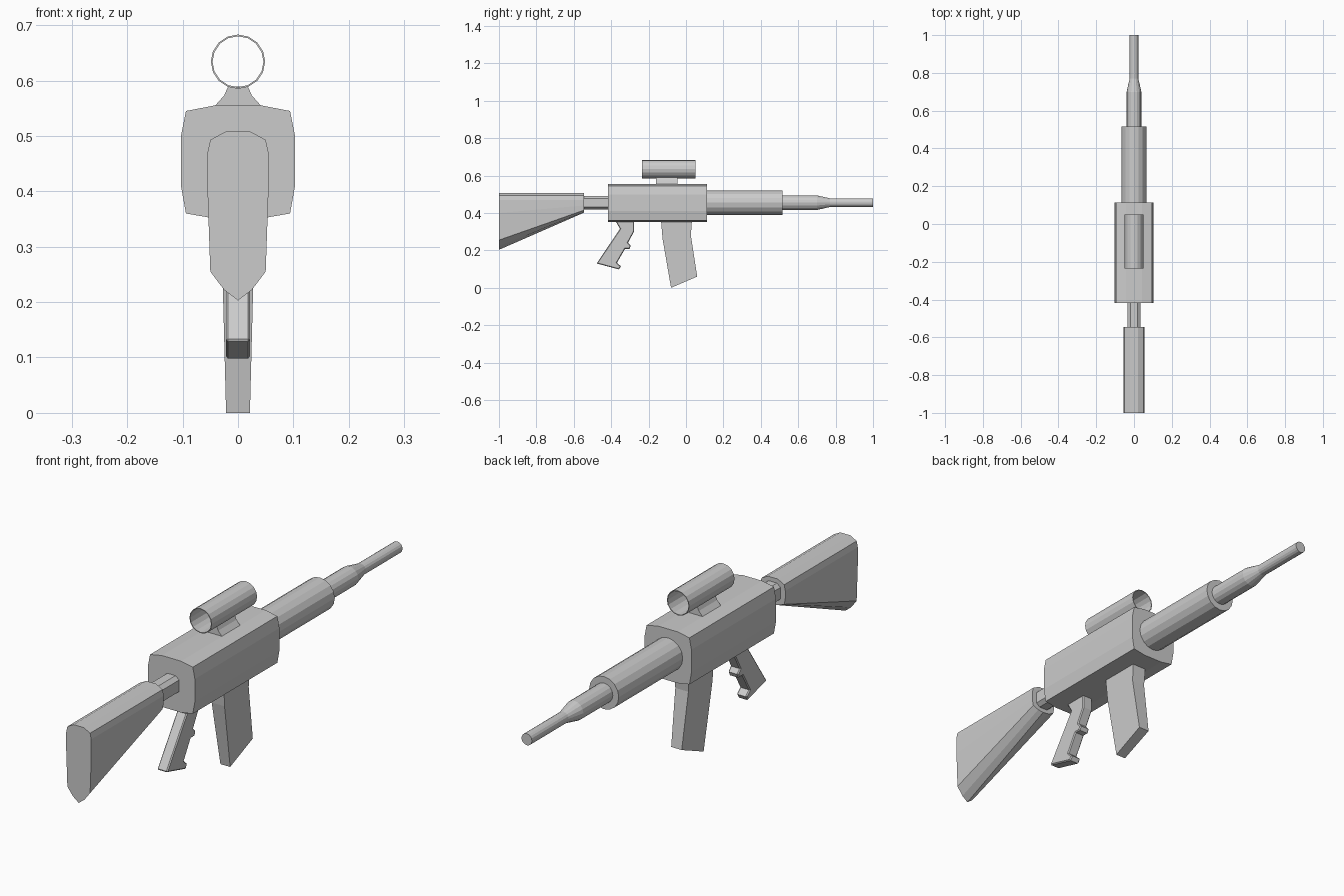
import bpy, bmesh, math

if "Cube" in bpy.data.objects:
    bpy.data.objects.remove(bpy.data.objects["Cube"])


def finish(name, bm):
    bmesh.ops.recalc_face_normals(bm, faces=bm.faces)
    mesh = bpy.data.meshes.new(name)
    bm.to_mesh(mesh)
    bm.free()
    obj = bpy.data.objects.new(name, mesh)
    bpy.context.collection.objects.link(obj)
    return obj


def loft(name, sections, closed=False):
    """Skin (y, outline) sections; outlines are lists of (x, z)."""
    bm = bmesh.new()
    rings = [[bm.verts.new((x, y, z)) for x, z in outline] for y, outline in sections]
    pairs = list(zip(rings, rings[1:]))
    if closed:
        pairs.append((rings[-1], rings[0]))
    else:
        bm.faces.new(rings[0])
        bm.faces.new(rings[-1])
    n = len(rings[0])
    for a, b in pairs:
        for i in range(n):
            j = (i + 1) % n
            bm.faces.new((a[i], a[j], b[j], b[i]))
    return finish(name, bm)


def mirrored(half):
    """Complete a right-hand outline (x, z) across x = 0."""
    return half + [(-x, z) for x, z in reversed(half) if x > 0]


def circle(r, z, n=16):
    return [(r * math.cos(2 * math.pi * i / n), z + r * math.sin(2 * math.pi * i / n))
            for i in range(n)]


def slab(name, profile, half_width):
    """Side profile (y, z) spread to both sides by half_width(z)."""
    bm = bmesh.new()
    sides = [[bm.verts.new((s * half_width(z), y, z)) for y, z in profile] for s in (-1, 1)]
    for side in sides:
        bm.faces.new(side)
    n = len(profile)
    for i in range(n):
        j = (i + 1) % n
        bm.faces.new((sides[0][i], sides[0][j], sides[1][j], sides[1][i]))
    return finish(name, bm)


# Receiver body
body = mirrored([(0.042, 0.555), (0.094, 0.545), (0.103, 0.5),
                 (0.103, 0.41), (0.094, 0.36), (0.042, 0.351)])
loft("receiver", [(-0.418, body), (0.113, body)])

# Shoulder stock, deep at the butt and shallow at the neck
top = [(0.022, 0.508), (0.05, 0.493), (0.055, 0.47)]
butt = mirrored(top + [(0.055, 0.40), (0.05, 0.255), (0.025, 0.222), (0, 0.203)])
neck = mirrored(top + [(0.055, 0.44), (0.05, 0.415), (0.025, 0.405), (0, 0.402)])
loft("stock", [(-1.0, butt), (-0.545, neck)])

# Connector between stock and receiver
link = mirrored([(0.018, 0.491), (0.034, 0.478), (0.034, 0.432), (0.018, 0.419)])
loft("stock_connector", [(-0.56, link), (-0.40, link)])

# Handguard and stepped barrel
loft("handguard", [(y, circle(0.065, 0.455)) for y in (0.10, 0.515)])
loft("barrel", [(y, circle(r, 0.455)) for y, r in
                ((0.50, 0.039), (0.70, 0.039), (0.77, 0.023), (1.0, 0.023))])

# Open scope tube and its mount
loft("scope_tube", [(y, circle(r, 0.634)) for y, r in
                    ((-0.235, 0.049), (0.05, 0.049), (0.05, 0.046), (-0.235, 0.046))],
     closed=True)
foot = mirrored([(0.018, 0.589), (0.025, 0.573), (0.042, 0.554)])
loft("scope_mount", [(-0.16, foot), (-0.045, foot)])

# Pistol grip with finger ridges and chamfered edges
grip = slab("pistol_grip", [(-0.38, 0.37), (-0.374, 0.352), (-0.353, 0.315), (-0.478, 0.13),
                            (-0.358, 0.098), (-0.348, 0.115), (-0.369, 0.134), (-0.326, 0.208),
                            (-0.302, 0.208), (-0.295, 0.224), (-0.31, 0.241), (-0.278, 0.30),
                            (-0.278, 0.37)], lambda z: 0.022)
bevel = grip.modifiers.new("chamfer", 'BEVEL')
bevel.width = 0.004
bevel.segments = 1
bevel.limit_method = 'ANGLE'
bevel.angle_limit = math.radians(80)

# Magazine, tapering downward
slab("magazine", [(-0.134, 0.365), (-0.125, 0.26), (-0.08, 0.0), (0.06, 0.06),
                  (0.026, 0.28), (0.032, 0.365)], lambda z: 0.0215 + 0.026 * z)
